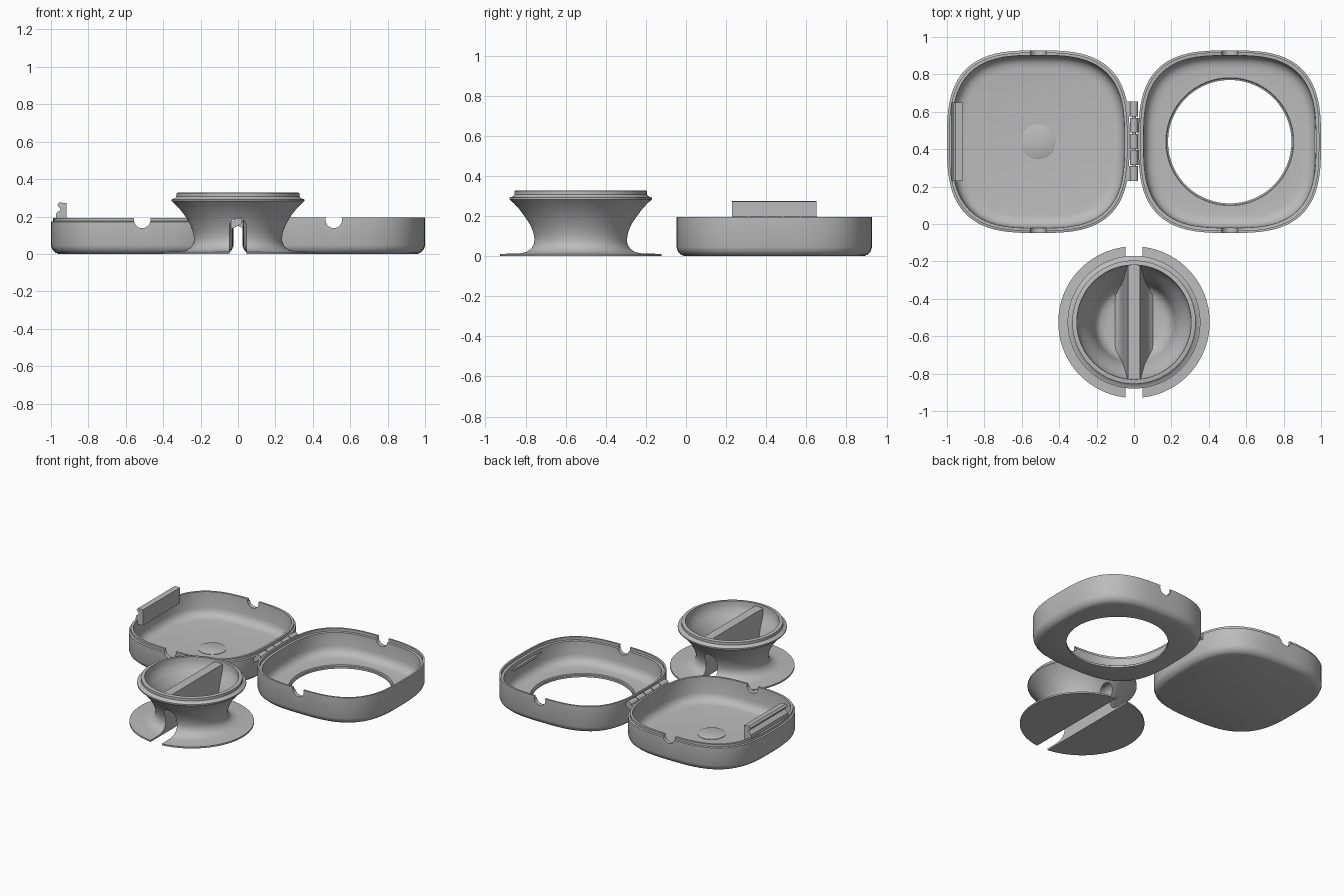
import bpy, bmesh, math

if "Cube" in bpy.data.objects:
    bpy.data.objects.remove(bpy.data.objects["Cube"], do_unlink=True)

grey = bpy.data.materials.new("plain grey")
grey.use_nodes = True
COLOUR = (0.5, 0.5, 0.5, 1)
grey.diffuse_color = COLOUR
grey.node_tree.nodes["Principled BSDF"].inputs["Base Color"].default_value = COLOUR

CASE_X, CASE_Y, HALF = 0.512, 0.44, 0.488
SPOOL_Y = -0.525
SQUARISH, ROUND = 3.0, 2.0


def finish(name, bm):
    bmesh.ops.recalc_face_normals(bm, faces=bm.faces)
    mesh = bpy.data.meshes.new(name)
    bm.to_mesh(mesh)
    bm.free()
    mesh.materials.append(grey)
    obj = bpy.data.objects.new(name, mesh)
    bpy.context.scene.collection.objects.link(obj)
    return obj


def loft(name, cx, cy, rings, closed=False, count=96):
    """Stack of superellipse rings given as (half size, z, exponent)."""
    bm = bmesh.new()
    loops = []
    for half, z, n in rings:
        loop = []
        for i in range(count):
            a = 2 * math.pi * i / count
            c, s = math.cos(a), math.sin(a)
            r = half / (abs(c) ** n + abs(s) ** n) ** (1 / n)
            loop.append(bm.verts.new((cx + r * c, cy + r * s, z)))
        loops.append(loop)
    pairs = list(zip(loops, loops[1:]))
    if closed:
        pairs.append((loops[-1], loops[0]))
    else:
        bm.faces.new(loops[0])
        bm.faces.new(loops[-1])
    for lo, hi in pairs:
        for i in range(count):
            j = (i + 1) % count
            bm.faces.new((lo[i], lo[j], hi[j], hi[i]))
    return finish(name, bm)


def prism(name, profile, y0, y1):
    """Extrude an (x, z) outline along y."""
    bm = bmesh.new()
    face = bm.faces.new([bm.verts.new((x, y0, z)) for x, z in profile])
    new = bmesh.ops.extrude_face_region(bm, geom=[face])["geom"]
    bmesh.ops.translate(bm, vec=(0, y1 - y0, 0),
                        verts=[v for v in new if isinstance(v, bmesh.types.BMVert)])
    return finish(name, bm)


def arc(cx, cz, r, start, end, steps):
    return [(cx + r * math.cos(math.radians(start + (end - start) * i / steps)),
             cz + r * math.sin(math.radians(start + (end - start) * i / steps)))
            for i in range(steps + 1)]


def cut(obj, cutter):
    mod = obj.modifiers.new("cut", "BOOLEAN")
    mod.operation, mod.solver, mod.object = "DIFFERENCE", "EXACT", cutter
    bpy.context.view_layer.objects.active = obj
    bpy.ops.object.modifier_apply(modifier=mod.name)
    bpy.data.objects.remove(cutter, do_unlink=True)


def smooth(obj, angle=35):
    bpy.ops.object.select_all(action="DESELECT")
    obj.select_set(True)
    bpy.context.view_layer.objects.active = obj
    bpy.ops.object.shade_smooth_by_angle(angle=math.radians(angle))


def squares(pairs):
    return [(HALF - inset, z, SQUARISH) for inset, z in pairs]


def rounds(pairs):
    return [(r, z, ROUND) for r, z in pairs]


# Two case halves: shared rounded outside and inside, different rims
outside = squares([(0.04, 0), (0.025, 0.006), (0.008, 0.022), (0, 0.045)])
inside = squares([(0.03, 0.08), (0.036, 0.055), (0.05, 0.036), (0.07, 0.026), (0.095, 0.022)])
tray_rim = squares([(0, 0.172), (0.011, 0.175), (0.011, 0.192), (0.026, 0.192)])
lid_rim = squares([(0, 0.196), (0.012, 0.196), (0.012, 0.176), (0.027, 0.174)])
hole = rounds([(0.342, 0.022), (0.338, 0.016), (0.33, 0.014), (0.33, 0)])

tray = loft("tray_case", -CASE_X, CASE_Y, outside + tray_rim + inside)
lid = loft("ring_case", CASE_X, CASE_Y, outside + lid_rim + inside + hole, closed=True)

# Half-round cable notches through front and back walls
for case, side in ((tray, -1), (lid, 1)):
    cut(case, prism("notch_cutter", arc(side * CASE_X, 0.182, 0.044, 0, 350, 35), -0.2, 1.1))
    smooth(case)

# Low round pad on the tray floor
smooth(loft("floor_pad", -CASE_X, CASE_Y,
            rounds([(0.092, 0.015), (0.092, 0.025), (0.086, 0.028)]), count=48))

# Snap clip and its catch
smooth(prism("snap_clip", [(-0.917, 0.16), (-0.917, 0.272), (-0.955, 0.275), (-0.967, 0.262),
                           (-0.948, 0.238), (-0.972, 0.215), (-0.978, 0.16)], 0.23, 0.65))
prism("clip_catch", [(0.975, 0.15), (0.962, 0.143), (0.962, 0.125), (0.975, 0.115)], 0.23, 0.65)

# Hinge knuckles, alternately joined to each case
for i in range(5):
    side = -1 if i % 2 == 0 else 1
    y0 = 0.23 + i * 0.086
    outline = arc(0, 0.175, 0.022, -60, 180, 16) + [(-0.04, 0.172), (-0.04, 0.13)]
    smooth(prism(f"hinge_knuckle_{i + 1}", [(-side * x, z) for x, z in outline], y0, y0 + 0.08))
smooth(prism("hinge_pin", arc(0, 0.175, 0.01, 0, 345, 23), 0.235, 0.65))

# Spool: flanged, waisted body with a stepped rim
spool = loft("spool", 0, SPOOL_Y, rounds([
    (0.405, 0), (0.405, 0.011), (0.31, 0.013), (0.275, 0.02), (0.25, 0.038), (0.237, 0.062),
    (0.235, 0.085), (0.24, 0.115), (0.253, 0.15), (0.274, 0.19), (0.303, 0.23), (0.332, 0.262),
    (0.355, 0.283), (0.355, 0.292), (0.338, 0.297), (0.33, 0.306), (0.33, 0.325), (0.32, 0.328)]))

# Hollow bowl, leaving a tapered rib across it
bowl = loft("bowl_cutter", 0, SPOOL_Y, rounds([
    (0.14, 0.03), (0.175, 0.037), (0.2, 0.055), (0.214, 0.085), (0.222, 0.12), (0.236, 0.16),
    (0.256, 0.2), (0.28, 0.24), (0.298, 0.27), (0.305, 0.3), (0.308, 0.4)]))
half_rib = [(0.032, 0.31), (0.068, 0.08), (0.078, 0.055), (0.1, 0.035), (0.12, 0)]
rib = half_rib + [(-x, z) for x, z in reversed(half_rib)]
cut(bowl, prism("rib_cutter", rib, -1, 0))
cut(spool, bowl)

# Arched tunnel under the rib, open at both ends
tunnel = [(0.045, -0.1)] + arc(0, 0.145, 0.045, 0, 180, 24) + [(-0.045, -0.1)]
cut(spool, prism("tunnel_cutter", tunnel, -1.1, 0))
smooth(spool)
